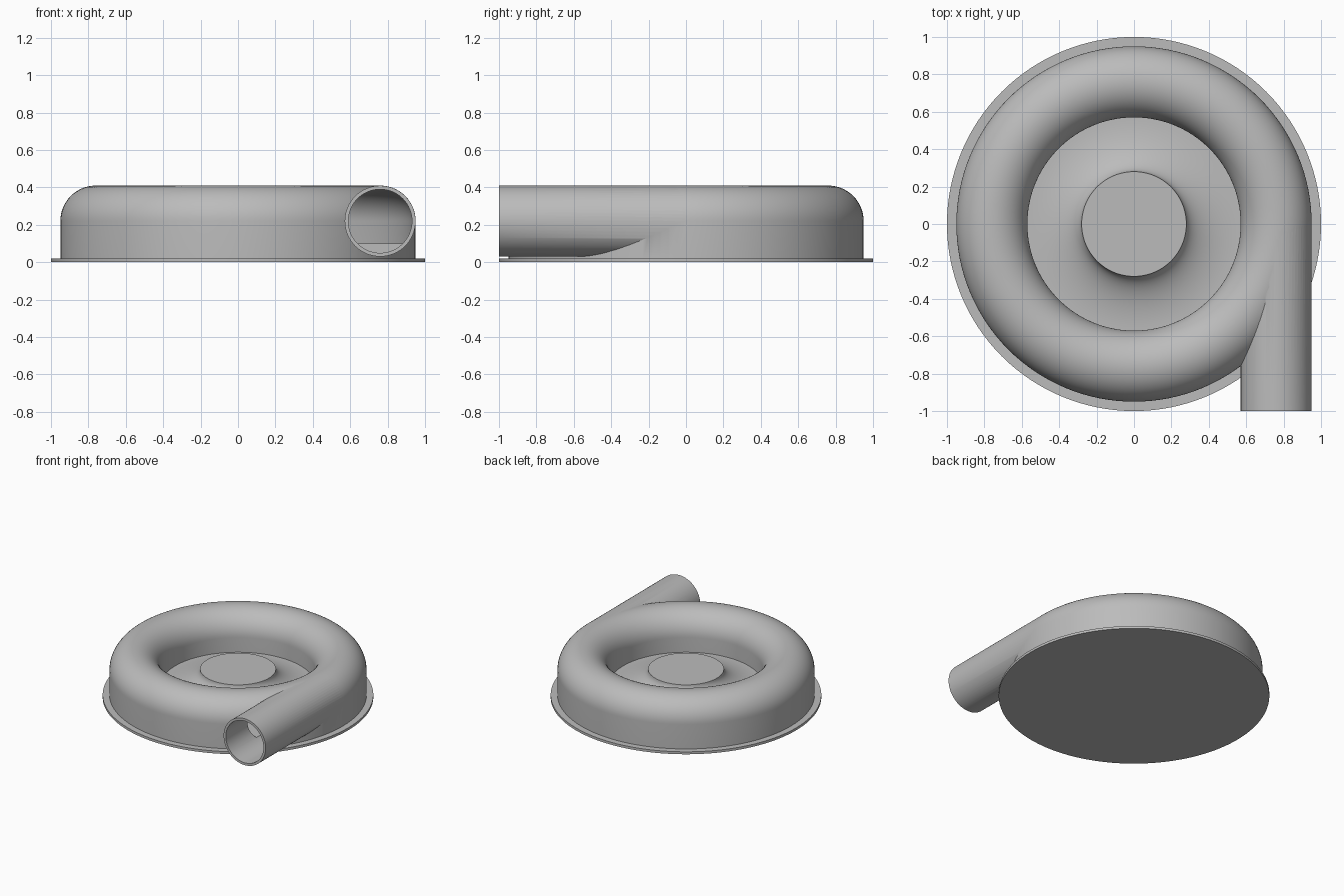
import bpy, bmesh, math
from mathutils import Matrix, Vector

cube = bpy.data.objects.get("Cube")
if cube:
    bpy.data.objects.remove(cube, do_unlink=True)

SEGMENTS = 128
TUBE_R = 0.76      # centre line of the ring-shaped duct
TUBE_Z = 0.22
OUTER, INNER = 0.19, 0.17

grey = bpy.data.materials.new("cast metal grey")
grey.use_nodes = True
colour = (0.5, 0.5, 0.5, 1)
grey.diffuse_color = colour
grey.node_tree.nodes["Principled BSDF"].inputs["Base Color"].default_value = colour


def make_object(name, bm):
    bmesh.ops.remove_doubles(bm, verts=bm.verts, dist=1e-5)
    bmesh.ops.recalc_face_normals(bm, faces=bm.faces)
    mesh = bpy.data.meshes.new(name)
    bm.to_mesh(mesh)
    bm.free()
    mesh.materials.append(grey)
    obj = bpy.data.objects.new(name, mesh)
    bpy.context.collection.objects.link(obj)
    return obj


def lathe(name, profile, closed=False):
    """Turn an (r, z) profile around the vertical axis."""
    bm = bmesh.new()
    verts = [bm.verts.new((r, 0, z)) for r, z in profile]
    edges = [bm.edges.new(pair) for pair in zip(verts, verts[1:])]
    if closed:
        edges.append(bm.edges.new((verts[-1], verts[0])))
    bmesh.ops.spin(bm, geom=verts + edges, axis=(0, 0, 1), cent=(0, 0, 0),
                   angle=math.tau, steps=SEGMENTS, use_duplicate=False)
    return make_object(name, bm)


def pipe(name, radius, y_start, y_end):
    """Solid round bar along y, on the duct centre line."""
    bm = bmesh.new()
    place = (Matrix.Translation((TUBE_R, (y_start + y_end) / 2, TUBE_Z))
             @ Matrix.Rotation(math.pi / 2, 4, 'X'))
    bmesh.ops.create_cone(bm, cap_ends=True, segments=64, radius1=radius,
                          radius2=radius, depth=y_end - y_start, matrix=place)
    return make_object(name, bm)


def arch(radius, bottom):
    """Duct section: straight walls under a half-round roof."""
    roof = [(TUBE_R + radius * math.cos(math.pi * i / 32),
             TUBE_Z + radius * math.sin(math.pi * i / 32)) for i in range(33)]
    return [(TUBE_R + radius, bottom)] + roof + [(TUBE_R - radius, bottom)]


def combine(target, tool, operation):
    mod = target.modifiers.new(operation.lower(), 'BOOLEAN')
    mod.operation = operation
    mod.solver = 'EXACT'
    mod.object = tool
    bpy.context.view_layer.update()
    result = bpy.data.meshes.new_from_object(
        target.evaluated_get(bpy.context.evaluated_depsgraph_get()))
    target.modifiers.clear()
    target.data = result
    bpy.data.objects.remove(tool, do_unlink=True)


# Flat mounting plate
base_plate = lathe("base_plate", [(0, 0), (1, 0), (1, 0.02), (0, 0.02)])

# Hollow ring duct with its straight outlet
casing = lathe("volute_casing", arch(OUTER, 0.01), closed=True)
combine(casing, pipe("outlet_pipe", OUTER - 0.0005, -1, 0), 'UNION')
combine(casing, lathe("duct_cavity", arch(INNER + 0.001, 0.1), closed=True), 'DIFFERENCE')
combine(casing, pipe("outlet_bore", INNER, -1.1, 0), 'DIFFERENCE')

# Central hub with a concave flare
flare = [(0.57 - 0.29 * math.sin(a), 0.23 - 0.13 * math.cos(a))
         for a in (math.pi / 2 * i / 16 for i in range(17))]
hub = lathe("flared_hub", [(0, 0.01), (0.575, 0.01), (0.575, 0.1)] + flare + [(0, 0.23)])

# Smooth shading with crisp rims
bpy.ops.object.select_all(action='DESELECT')
for obj in (base_plate, casing, hub):
    obj.select_set(True)
bpy.context.view_layer.objects.active = casing
bpy.ops.object.shade_smooth_by_angle(angle=math.radians(30))
